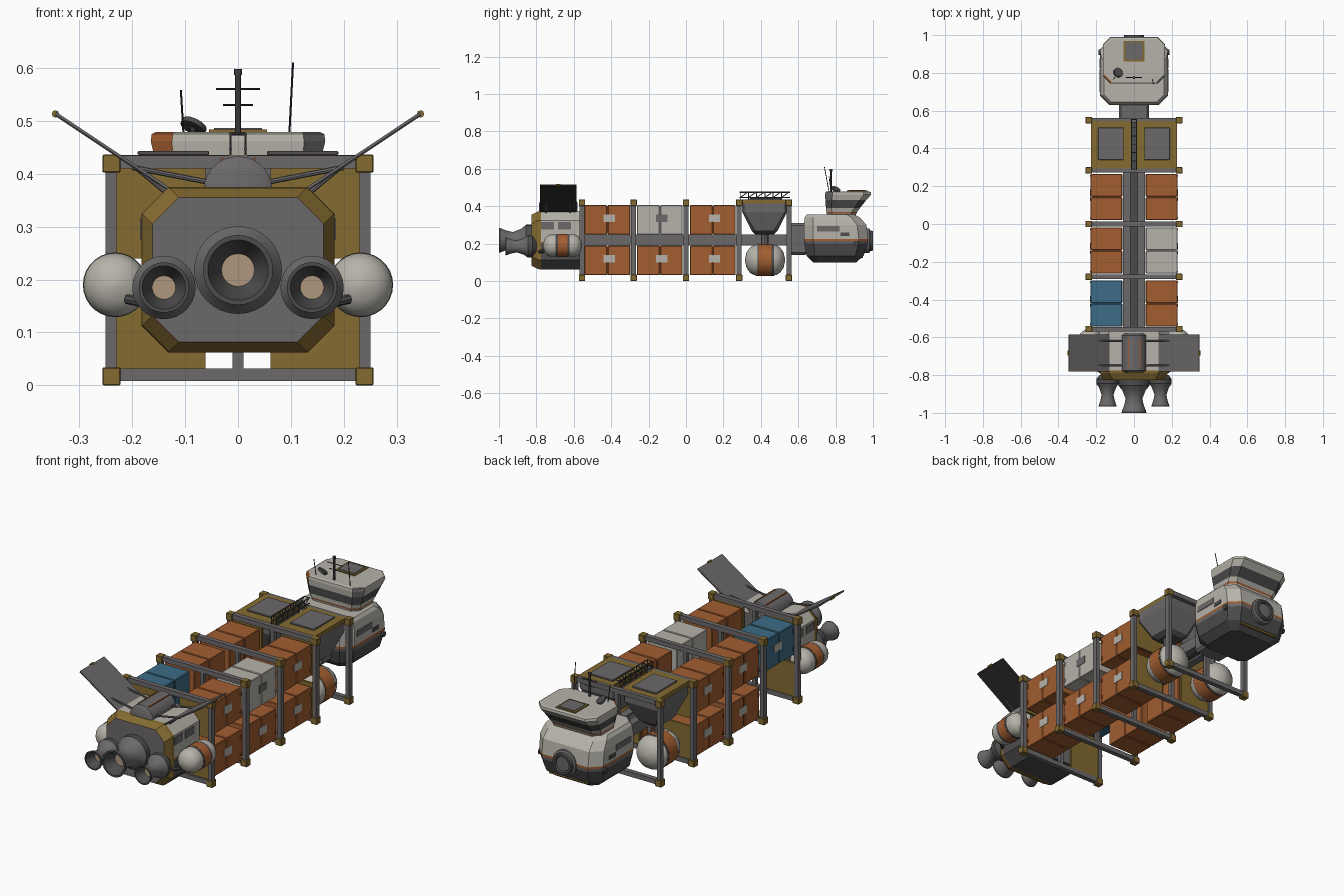
import bpy, bmesh, math
from mathutils import Vector

cube = bpy.data.objects.get("Cube")
if cube:
    bpy.data.objects.remove(cube)


def material(name, r, g, b):
    m = bpy.data.materials.new(name)
    m.use_nodes = True
    m.diffuse_color = (r, g, b, 1)
    m.node_tree.nodes["Principled BSDF"].inputs["Base Color"].default_value = (r, g, b, 1)
    return m


WHITE = material("hull_white", .47, .45, .40)
ORANGE = material("cargo_orange", .36, .11, .03)
YELLOW = material("frame_yellow", .23, .145, .03)
GREY = material("steel_grey", .15, .14, .145)
DARK = material("dark_grey", .075, .072, .073)
BLACK = material("panel_black", .028, .028, .027)
BLUE = material("cargo_blue", .045, .15, .24)
TAN = material("nozzle_tan", .42, .31, .21)


def finish(name, bm, mats, smooth=False):
    bmesh.ops.recalc_face_normals(bm, faces=bm.faces)
    me = bpy.data.meshes.new(name)
    bm.to_mesh(me)
    bm.free()
    for m in mats:
        me.materials.append(m)
    ob = bpy.data.objects.new(name, me)
    bpy.context.collection.objects.link(ob)
    if smooth:
        bpy.ops.object.select_all(action='DESELECT')
        ob.select_set(True)
        bpy.context.view_layer.objects.active = ob
        bpy.ops.object.shade_smooth_by_angle(angle=math.radians(35))
    return ob


def box(name, centre, size, mat, bevel=0):
    bm = bmesh.new()
    bmesh.ops.create_cube(bm, size=1)
    bmesh.ops.scale(bm, vec=size, verts=bm.verts)
    if bevel:
        bmesh.ops.bevel(bm, geom=bm.edges[:], offset=bevel, segments=1, affect='EDGES')
    ob = finish(name, bm, [mat])
    ob.location = centre
    return ob


def rod(name, p, q, r, mat, sides=8):
    p, q = Vector(p), Vector(q)
    bm = bmesh.new()
    bmesh.ops.create_cone(bm, cap_ends=True, segments=sides, radius1=r, radius2=r, depth=(q - p).length)
    ob = finish(name, bm, [mat], sides > 6)
    ob.location = (p + q) / 2
    ob.rotation_euler = (q - p).to_track_quat('Z', 'Y').to_euler()
    return ob


# Skin a stack of equal rings; one material per segment plus both end caps
def skin(name, rings, mats, smooth=False, rule=None, cut=None):
    pal = list(dict.fromkeys(mats))
    bm = bmesh.new()
    vs = [[bm.verts.new(p) for p in ring] for ring in rings]
    n = len(vs[0])
    bm.faces.new(vs[0]).material_index = pal.index(mats[0])
    bm.faces.new(vs[-1]).material_index = pal.index(mats[-1])
    for a, b, m in zip(vs, vs[1:], mats[1:]):
        for i in range(n):
            j = (i + 1) % n
            bm.faces.new((a[i], a[j], b[j], b[i])).material_index = pal.index(m)
    bmesh.ops.recalc_face_normals(bm, faces=bm.faces)
    for z in cut or []:
        bmesh.ops.bisect_plane(bm, geom=bm.verts[:] + bm.edges[:] + bm.faces[:],
                               plane_co=(0, 0, z), plane_no=(0, 0, 1))
    if rule:
        for f in bm.faces:
            m = rule(f)
            if m:
                if m not in pal:
                    pal.append(m)
                f.material_index = pal.index(m)
    return finish(name, bm, pal, smooth)


def octagon(u0, u1, v0, v1, c):
    return [(u0 + c, v0), (u1 - c, v0), (u1, v0 + c), (u1, v1 - c),
            (u1 - c, v1), (u0 + c, v1), (u0, v1 - c), (u0, v0 + c)]


def deck(z, hw, y0, y1, c, x=0):
    return [(u, v, z) for u, v in octagon(x - hw, x + hw, y0, y1, c)]


def lathe(name, x, z, profile, mats, sides=28):
    rings = [[(x + r * math.cos(k * math.tau / sides), y, z + r * math.sin(k * math.tau / sides))
              for k in range(sides)] for y, r in profile]
    return skin(name, rings, mats, True)


# Frames with corner blocks
FRAMES = [-.556, -.28, 0, .284, .55]
for y in FRAMES:
    for z in (.02, .422):
        box("frame_beam", (0, y, z), (.46, .024, .024), GREY)
    box("frame_centre_post", (0, y, .22), (.02, .02, .39), GREY)
    for s in (-1, 1):
        box("frame_post", (s * .24, y, .218), (.021, .026, .40), GREY)
        for z in (.017, .419):
            box("frame_corner", (s * .239, y, z), (.034, .034, .034), YELLOW, .002)

# Spine and neck
for s in (-1, 1):
    box("spine_rail", (s * .038, .03, .22), (.04, 1.2, .06), GREY)
box("spine_core", (0, .03, .22), (.04, 1.2, .04), DARK)
box("cab_neck", (0, .60, .225), (.16, .10, .17), GREY, .012)

# End bulkheads
for y in (-.553, .284):
    for s in (-1, 1):
        for z in (.115, .325):
            box("bulkhead_panel", (s * .146, y, z), (.17, .012, .17), YELLOW)


# Containers: core with two ribbed halves and a plain label plate
def container(s, y, z, mat):
    h = .158
    box("container_core", (s * .146, y, z), (.16, .235, h - .01), mat)
    for d in (-1, 1):
        box("container_half", (s * .146, y + d * .062, z), (.168, .12, h), mat, .003)
        for e in (-1, 1):
            box("container_latch", (s * .231, y + d * .112, z + e * .045), (.006, .008, .02), mat)
    box("container_label", (s * .231, y + .01, z + .01), (.002, .06, .04), GREY if mat == WHITE else WHITE)


UPPER = {1: (ORANGE, WHITE, ORANGE), -1: (BLUE, ORANGE, ORANGE)}
LOWER = {1: (ORANGE, ORANGE, ORANGE), -1: (None, ORANGE, ORANGE)}
for s in (-1, 1):
    for k, y in enumerate((-.42, -.14, .143)):
        container(s, y, .327, UPPER[s][k])
        if LOWER[s][k]:
            container(s, y, .11, LOWER[s][k])

# Capsule tanks
def tank(x, z, r, y0, y1):
    mid, cap = (y0 + y1) / 2, r * .8
    ends = [(0.05, 0), (.5, .13), (.8, .4), (.95, .7), (1, 1)]
    left = [(y0 + cap * t, r * q) for q, t in ends]
    w = r * .42
    band = [(mid - w - .012, r), (mid - w, r), (mid - w, r * 1.02), (mid + w, r * 1.02), (mid + w, r), (mid + w + .012, r)]
    right = [(y1 - cap * t, r * q) for q, t in reversed(ends)]
    mats = [WHITE] * 6 + [DARK, DARK, ORANGE, DARK, DARK] + [WHITE] * 6
    lathe("tank", x, z, left + band + right, mats)


for s in (-1, 1):
    tank(s * .14, .112, .084, .315, .53)
    tank(s * .232, .19, .06, -.765, -.555)
    rod("tank_mount", (s * .14, .42, .18), (s * .14, .42, .26), .02, GREY)
    rod("fuel_pipe", (s * .21, -.76, .163), (s * .15, -.80, .15), .009, DARK)

# Hoppers with hatches
for s in (-1, 1):
    rings = [deck(.25, .045, .37, .47, .02, s * .125), deck(.27, .07, .35, .49, .02, s * .125),
             deck(.37, .103, .30, .54, .01, s * .125), deck(.415, .103, .30, .54, .01, s * .125)]
    skin("hopper", rings, [DARK, DARK, GREY, GREY, GREY])
    box("hopper_lid", (s * .122, .419, .424), (.21, .25, .022), YELLOW)
    box("hopper_hatch", (s * .122, .425, .439), (.135, .17, .008), GREY, .002)

# Walkway truss above the hoppers
for s in (-1, 1):
    for z in (.447, .475):
        rod("truss_rail", (s * .014, .285, z), (s * .014, .555, z), .003, DARK, 6)
    for k in range(6):
        y = .29 + k * .044
        rod("truss_post", (s * .014, y, .435), (s * .014, y, .475), .0025, DARK, 6)
        rod("truss_brace", (s * .014, y, .447), (s * .014, y + .04, .475), .0025, DARK, 6)
for k in range(7):
    rod("truss_rung", (-.014, .29 + k * .044, .475), (.014, .29 + k * .044, .475), .0025, DARK, 6)

# Engine block
def block(y, g):
    return [(u, y, v) for u, v in octagon(-.182 + g, .182 - g, .062 + g, .375 - g, .05)]


def block_colour(f):
    c = f.calc_center_median()
    if c.y > -.78 and f.normal.y < .9:
        return WHITE if c.z > .21 else ORANGE if c.z > .20 else DARK


skin("engine_block", [block(-.57, 0), block(-.775, 0), block(-.79, .002), block(-.825, .02)],
     [GREY, WHITE, YELLOW, YELLOW, GREY], rule=block_colour, cut=(.20, .21))
for s in (-1, 1):
    for y in (-.74, -.65):
        box("engine_side_panel", (s * .182, y, .295), (.006, .07, .04), GREY)

# Dorsal housing with stripes
lathe("dorsal_housing", 0, .368, [(-.785, .05), (-.775, .065), (-.59, .065), (-.58, .05)], [GREY] * 5)
for s in (-1, 1):
    box("dorsal_stripe", (s * .03, -.68, .426), (.006, .16, .006), ORANGE)

# Tilted wing panels
tilt = math.atan2(.143, .215)
for s in (-1, 1):
    for name, dz, mat in (("wing_panel", .002, GREY), ("wing_underside", -.002, BLACK)):
        ob = box(name, (s * .238, -.683, .442 + dz), (.256, .195, .004), mat)
        ob.rotation_euler.y = -s * tilt
    for y in (-.75, -.62):
        rod("wing_strut", (s * .06, y, .385), (s * .2, y, .412), .005, GREY)
        rod("wing_brace", (s * .13, y, .36), (s * .19, y, .41), .005, GREY)
    rod("wing_tip", (s * .345, -.695, .513), (s * .345, -.67, .513), .007, YELLOW)

# Engine nozzles
BELL = [(-.80, .06), (-.825, .083), (-.855, .083), (-.88, .062), (-.925, .044), (-.96, .052),
        (-.99, .064), (-1, .066), (-1, .057), (-.96, .040), (-.945, .031)]
BELL_MATS = [DARK, DARK, DARK, GREY, GREY, GREY, GREY, DARK, DARK, DARK, DARK, TAN]
for x, z, k, d in ((0, .218, 1, 1), (-.14, .185, .72, .83), (.14, .185, .72, .83)):
    lathe("nozzle", x, z, [(-.80 + (y + .80) * d, r * k) for y, r in BELL], BELL_MATS, 32)

# Cab hull
hull = [deck(.10, .125, .68, .91, .03), deck(.135, .165, .645, .95, .045), deck(.20, .178, .632, .972, .05),
        deck(.215, .18, .63, .974, .05), deck(.226, .18, .63, .974, .05), deck(.30, .18, .63, .965, .05),
        deck(.34, .172, .635, .93, .045), deck(.355, .16, .645, .90, .04)]
skin("cab_hull", hull, [DARK, DARK, DARK, GREY, ORANGE, WHITE, WHITE, WHITE, WHITE])
lathe("docking_port", 0, .215, [(.95, .065), (.98, .065), (.985, .055), (1, .052), (1, .04), (.99, .036)],
      [GREY, GREY, GREY, DARK, DARK, DARK, GREY])
box("chin_stripe", (0, .935, .128), (.22, .02, .012), YELLOW)
for s in (-1, 1):
    box("hull_window", (s * .18, .76, .28), (.006, .12, .03), GREY)
    box("hull_vent", (s * .18, .85, .25), (.006, .05, .02), DARK)
    rod("hull_thruster", (s * .17, .91, .2), (s * .188, .91, .2), .014, DARK)

# Bridge, flared toward the roof
def bridge_colour(f):
    c = f.calc_center_median()
    if c.z > .435 and f.normal.y < -.3 and abs(f.normal.x) > .3:
        return ORANGE if c.x < 0 else GREY


bridge = [deck(.345, .135, .755, .905, .03), deck(.362, .14, .752, .912, .03), deck(.37, .142, .75, .916, .03),
          deck(.39, .147, .748, .93, .03), deck(.432, .158, .745, .963, .035), deck(.462, .165, .743, .99, .04),
          deck(.475, .163, .745, .988, .04), deck(.479, .155, .753, .98, .036)]
skin("bridge", bridge, [WHITE, WHITE, ORANGE, WHITE, DARK, WHITE, WHITE, WHITE, WHITE], rule=bridge_colour)
box("roof_hatch_rim", (0, .915, .480), (.11, .11, .007), YELLOW)
box("roof_hatch", (0, .915, .483), (.09, .09, .007), GREY)

# Antennas and dish
rod("mast", (0, .775, .475), (0, .775, .59), .006, DARK)
rod("mast_cap", (0, .775, .587), (0, .775, .598), .008, DARK)
for z, h in ((.56, .042), (.53, .028)):
    rod("mast_crossbar", (-h, .775, z), (h, .775, z), .002, BLACK)
rod("whip_left", (.097, .765, .475), (.104, .74, .61), .002, BLACK)
rod("whip_right", (-.103, .775, .475), (-.108, .765, .558), .002, BLACK)
rod("dish_stem", (-.085, .80, .475), (-.085, .80, .49), .005, DARK)
rod("dish", (-.086, .799, .486), (-.082, .803, .494), .025, DARK, 20)
